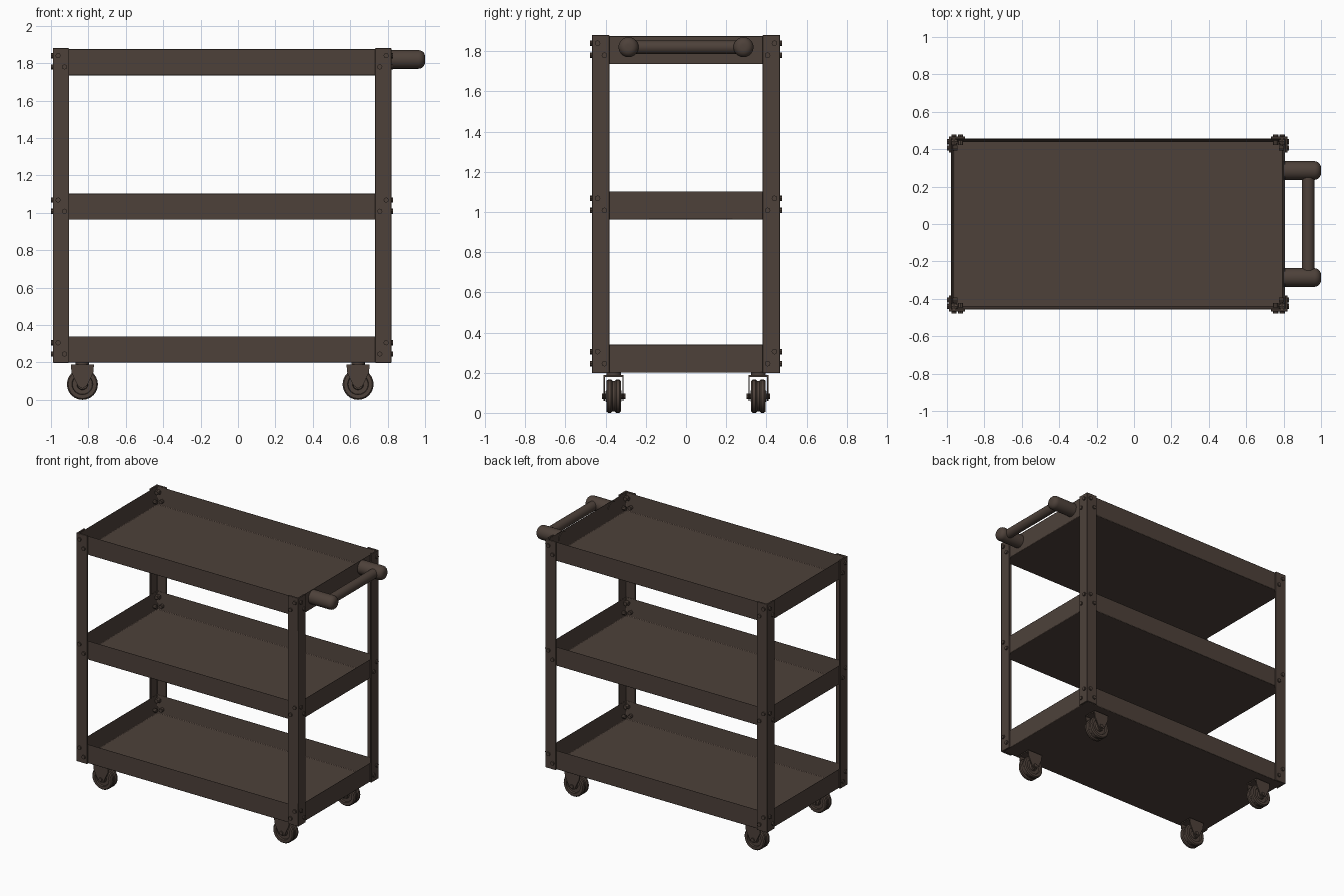
import bpy, bmesh, math
from mathutils import Matrix, Vector

if "Cube" in bpy.data.objects:
    bpy.data.objects.remove(bpy.data.objects["Cube"])

mat = bpy.data.materials.new("dark_brown_metal")
mat.diffuse_color = (0.075, 0.053, 0.042, 1)
mat.use_nodes = True
mat.node_tree.nodes["Principled BSDF"].inputs["Base Color"].default_value = mat.diffuse_color

X0, X1, Y = -0.99, 0.82, 0.468      # outer faces of the corner posts
CX, T = (X0 + X1) / 2, 0.012        # middle of the frame, sheet thickness
SHELVES = [0.2, 0.963, 1.735]       # shelf undersides
H = 0.142                           # shelf height


def finish(name, bm, smooth=True, bevel=0.0):
    bmesh.ops.recalc_face_normals(bm, faces=bm.faces)
    me = bpy.data.meshes.new(name)
    bm.to_mesh(me)
    bm.free()
    ob = bpy.data.objects.new(name, me)
    bpy.context.collection.objects.link(ob)
    me.materials.append(mat)
    if bevel:
        m = ob.modifiers.new("bevel", 'BEVEL')
        m.width, m.segments, m.limit_method = bevel, 2, 'ANGLE'
    if smooth:
        bpy.ops.object.select_all(action='DESELECT')
        ob.select_set(True)
        bpy.context.view_layer.objects.active = ob
        bpy.ops.object.shade_smooth_by_angle(angle=math.radians(35))
    return ob


def box(bm, lo, hi):
    lo, hi = Vector(lo), Vector(hi)
    m = Matrix.Translation((lo + hi) / 2) @ Matrix.Diagonal((*(hi - lo), 1))
    return bmesh.ops.create_cube(bm, size=1, matrix=m)['verts']


def rod(bm, a, b, r, n=16):
    a, b = Vector(a), Vector(b)
    m = Matrix.Translation((a + b) / 2) @ (b - a).to_track_quat('Z', 'Y').to_matrix().to_4x4()
    bmesh.ops.create_cone(bm, cap_ends=True, segments=n, radius1=r, radius2=r,
                          depth=(b - a).length, matrix=m)


def prism(bm, pts, vec):
    f = bm.faces.new([bm.verts.new(p) for p in pts])
    r = bmesh.ops.extrude_face_region(bm, geom=[f])
    bmesh.ops.translate(bm, vec=vec, verts=[v for v in r['geom'] if isinstance(v, bmesh.types.BMVert)])


def lathe_y(bm, profile, c, n=24):
    # profile holds (radius, y) pairs, spun about the y axis through c
    vs = [bm.verts.new((c[0], c[1] + y, c[2] + r)) for r, y in profile]
    es = [bm.edges.new((vs[i], vs[i - 1])) for i in range(len(vs))]
    bmesh.ops.spin(bm, geom=vs + es, cent=c, axis=(0, 1, 0), angle=math.tau, steps=n,
                   use_merge=True)


# open trays with raised walls
for name, z in zip(("bottom_shelf", "middle_shelf", "top_shelf"), SHELVES):
    bm = bmesh.new()
    box(bm, (X0 + T, -Y + T, z), (X1 - T, Y - T, z + H))
    top = max(bm.faces, key=lambda f: f.calc_center_median().z)
    bmesh.ops.inset_region(bm, faces=[top], thickness=0.02)
    bmesh.ops.translate(bm, vec=(0, 0, 0.012 - H), verts=top.verts)
    finish(name, bm, bevel=0.004)

CORNERS = [(X0, 1, -Y, 1, "front_left"), (X1, -1, -Y, 1, "front_right"),
           (X0, 1, Y, -1, "back_left"), (X1, -1, Y, -1, "back_right")]

for x, sx, y, sy, tag in CORNERS:
    # angle-iron corner post
    w = 0.087
    bm = bmesh.new()
    prof = [(0, 0), (w, 0), (w, T), (T, T), (T, w), (0, w)]
    prism(bm, [(x + sx * a, y + sy * b, 0.198) for a, b in prof], (0, 0, 1.682))
    finish(tag + "_post", bm, bevel=0.003)

    # bolts through post and tray wall, two per face
    bm = bmesh.new()
    for z in SHELVES:
        for d, h in ((0.028, 0.105), (0.062, 0.045)):
            px, py = x + sx * d, y + sy * d
            rod(bm, (px, y - sy * 0.010, z + h), (px, y + sy * 0.046, z + h), 0.014, 8)
            rod(bm, (x - sx * 0.010, py, z + h), (x + sx * 0.046, py, z + h), 0.014, 8)
    finish(tag + "_bolts", bm)

    # caster: mounting plate, swivel and fork
    cx, cy, cz = (-0.832 if sx > 0 else 0.642), -sy * 0.36, 0.083
    bm = bmesh.new()
    rod(bm, (cx, cy, 0.186), (cx, cy, 0.203), 0.036)
    box(bm, (cx - 0.062, cy - 0.05, 0.179), (cx + 0.062, cy + 0.05, 0.188))
    leg = [(-0.062, 0.188), (0.062, 0.188), (0.058, 0.145), (0.024, 0.075),
           (0, 0.06), (-0.024, 0.075), (-0.058, 0.145)]
    for s in (-1, 1):
        prism(bm, [(cx + a, cy + s * 0.05, b) for a, b in leg], (0, -s * 0.007, 0))
    rod(bm, (cx, cy - 0.058, cz), (cx, cy + 0.058, cz), 0.014, 10)
    finish(tag + "_caster_fork", bm)

    # caster wheel with grooved tread and recessed hub
    bm = bmesh.new()
    half = [(0.076, 0.006), (0.083, 0.013), (0.083, 0.028), (0.076, 0.036), (0.056, 0.036),
            (0.053, 0.024), (0.03, 0.024), (0.027, 0.04), (0.01, 0.04)]
    lathe_y(bm, half + [(r, -v) for r, v in reversed(half)], (cx, cy, cz))
    finish(tag + "_wheel", bm)

# push handle: two rounded arms and a thinner grip
hz = 1.82
for s, tag in ((-1, "front"), (1, "back")):
    bm = bmesh.new()
    rod(bm, (X1 - 0.02, s * 0.286, hz), (1.0, s * 0.286, hz), 0.05, 24)
    end = [e for e in bm.edges if all(v.co.x > 0.99 for v in e.verts)]
    bmesh.ops.bevel(bm, geom=end, offset=0.035, segments=5, profile=0.5, affect='EDGES')
    finish(tag + "_handle_arm", bm)
bm = bmesh.new()
rod(bm, (0.932, -0.286, hz), (0.932, 0.286, hz), 0.034, 20)
finish("handle_grip", bm)
